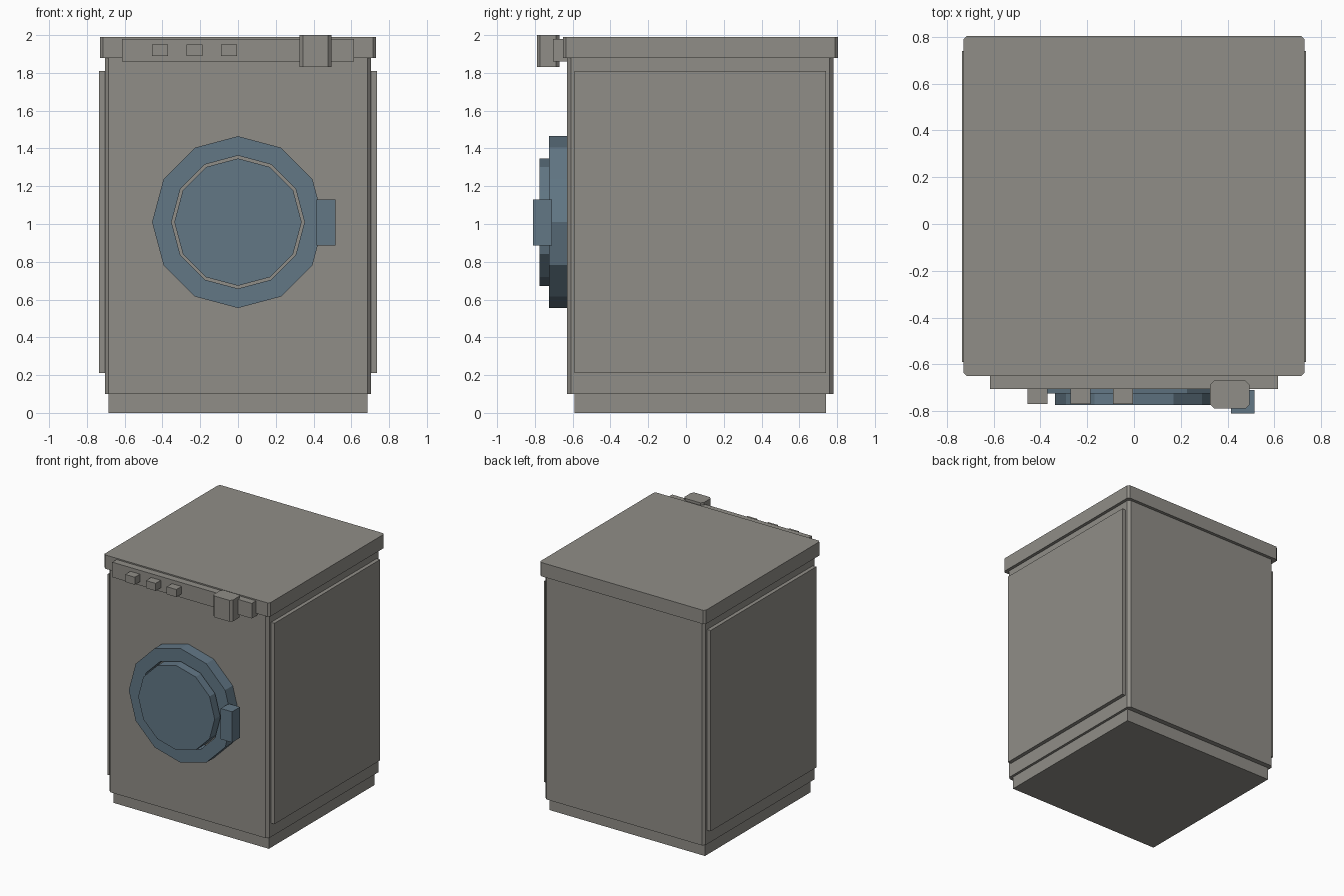
import bpy
import bmesh
from math import tau, sin, cos

if "Cube" in bpy.data.objects:
    bpy.data.objects.remove(bpy.data.objects["Cube"], do_unlink=True)


def make_material(name, rgb):
    mat = bpy.data.materials.new(name)
    mat.use_nodes = True
    colour = (*rgb, 1)
    mat.diffuse_color = colour
    mat.node_tree.nodes["Principled BSDF"].inputs["Base Color"].default_value = colour
    return mat


grey = make_material("warm_grey", (0.28, 0.27, 0.245))
blue = make_material("slate_blue", (0.122, 0.184, 0.235))


def finish(name, bm, mat):
    bmesh.ops.recalc_face_normals(bm, faces=bm.faces)
    mesh = bpy.data.meshes.new(name)
    bm.to_mesh(mesh)
    bm.free()
    mesh.materials.append(mat)
    obj = bpy.data.objects.new(name, mesh)
    bpy.context.collection.objects.link(obj)
    return obj


def box(name, x, y, z, mat, chamfer=0):
    """Box from axis ranges, optionally with chamfered upright edges."""
    bm = bmesh.new()
    bmesh.ops.create_cube(bm, size=1)
    for v in bm.verts:
        v.co = [(r[0] + r[1]) / 2 + c * (r[1] - r[0]) for c, r in zip(v.co, (x, y, z))]
    if chamfer:
        upright = [e for e in bm.edges if abs(e.verts[0].co.z - e.verts[1].co.z) > 0.01]
        bmesh.ops.bevel(bm, geom=upright, offset=chamfer, segments=1, affect='EDGES')
    return finish(name, bm, mat)


def lathe(name, profile, mat, closed, centre_z=1.01, sides=12):
    """Turn (radius, y) points about the door axis."""
    bm = bmesh.new()
    loops = []
    for radius, y in profile:
        loops.append([bm.verts.new((radius * sin(tau * i / sides), y,
                                    centre_z + radius * cos(tau * i / sides)))
                      for i in range(sides)])
    pairs = list(zip(loops, loops[1:]))
    if closed:
        pairs.append((loops[-1], loops[0]))
    else:
        bm.faces.new(loops[0])
        bm.faces.new(loops[-1])
    for a, b in pairs:
        for i in range(sides):
            j = (i + 1) % sides
            bm.faces.new((a[i], a[j], b[j], b[i]))
    return finish(name, bm, mat)


# Cabinet
box("plinth", (-0.685, 0.685), (-0.59, 0.74), (0, 0.1), grey)
box("cabinet", (-0.705, 0.705), (-0.63, 0.78), (0.1, 1.88), grey, 0.02)
box("lid", (-0.73, 0.73), (-0.65, 0.805), (1.88, 1.99), grey, 0.015)
for side, sign in (("left", 1), ("right", -1)):
    box(side + "_side_panel", sorted((sign * 0.69, sign * 0.735)),
        (-0.59, 0.74), (0.21, 1.81), grey)

# Controls
box("control_panel", (-0.615, 0.615), (-0.705, -0.62), (1.86, 1.98), grey)
for i in range(3):
    x = -0.455 + 0.183 * i
    box(f"button_{i + 1}", (x, x + 0.085), (-0.77, -0.69), (1.89, 1.95), grey)
box("selector_knob", (0.325, 0.495), (-0.79, -0.67), (1.83, 2.0), grey, 0.018)

# Door
lathe("door_ring", [(0.455, -0.62), (0.455, -0.725), (0.352, -0.725), (0.352, -0.62)],
      blue, True)
lathe("door_window", [(0.337, -0.62), (0.337, -0.775)], blue, False)
box("door_handle", (0.415, 0.515), (-0.81, -0.71), (0.885, 1.13), blue)
